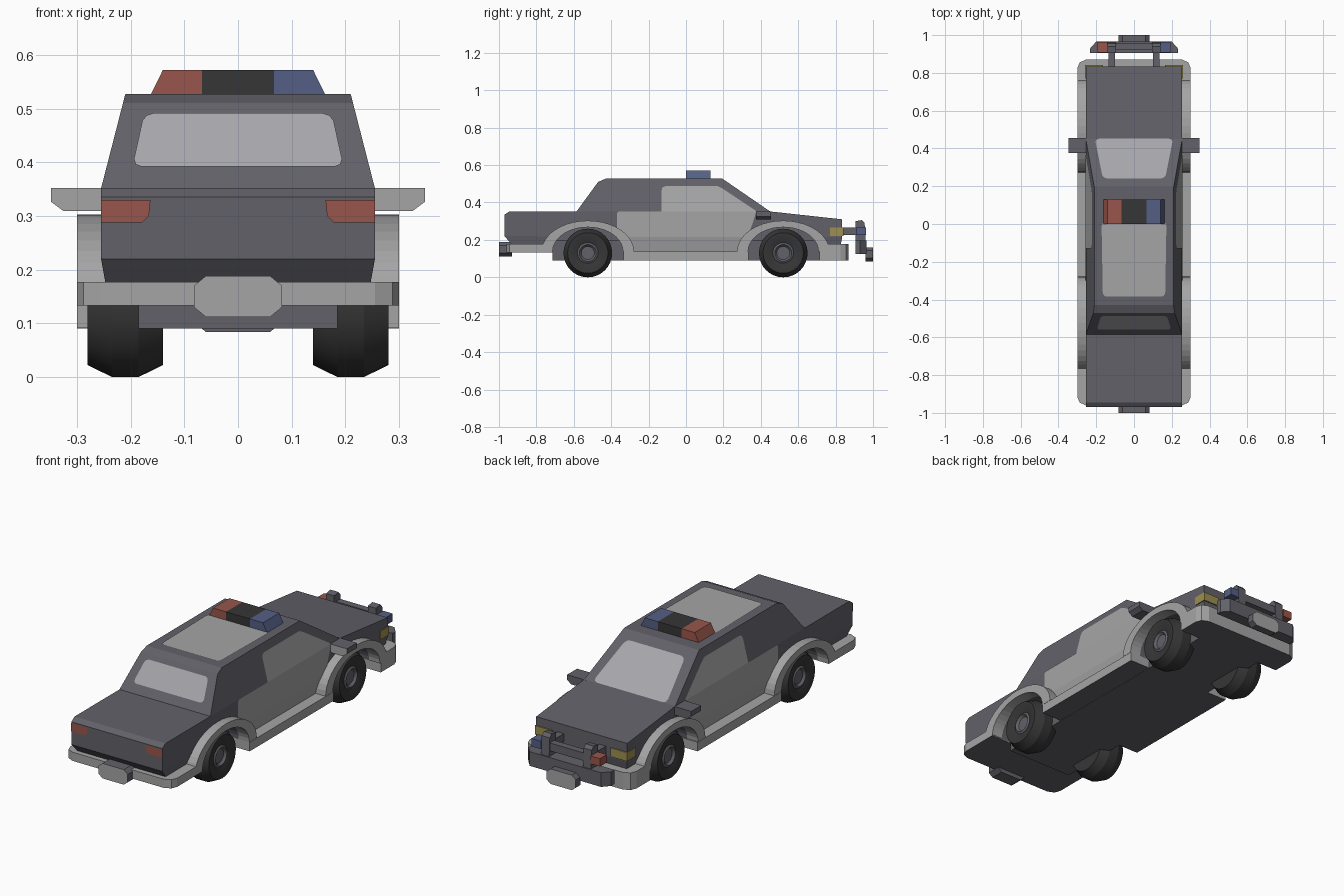
import bpy, bmesh, math
from mathutils import Vector

if "Cube" in bpy.data.objects:
    bpy.data.objects.remove(bpy.data.objects["Cube"])


def material(name, r, g, b):
    m = bpy.data.materials.new(name)
    lin = [((c / 255 + 0.055) / 1.055) ** 2.4 for c in (r, g, b)]
    m.diffuse_color = (*lin, 1)
    m.use_nodes = True
    m.node_tree.nodes["Principled BSDF"].inputs["Base Color"].default_value = m.diffuse_color
    return m


BODY = material("dark grey paint", 98, 97, 105)
WHITE = material("light grey paint", 165, 165, 165)
GLASS = material("pale glass", 166, 166, 171)
TYRE = material("black rubber", 54, 54, 54)
RED = material("red lamp", 152, 86, 76)
BLUE = material("blue lamp", 84, 95, 132)
YELLOW = material("yellow headlight", 158, 143, 80)


def finish(name, bm, *mats):
    me = bpy.data.meshes.new(name)
    bm.to_mesh(me)
    bm.free()
    for m in mats:
        me.materials.append(m)
    ob = bpy.data.objects.new(name, me)
    bpy.context.collection.objects.link(ob)
    return ob


def hull(name, pts, mat, mat2=None, rule=None):
    """Convex solid; faces whose normal meets the rule take mat2."""
    bm = bmesh.new()
    for p in pts:
        bm.verts.new(p)
    bmesh.ops.convex_hull(bm, input=bm.verts[:])
    bmesh.ops.dissolve_limit(bm, angle_limit=0.01, verts=bm.verts[:], edges=bm.edges[:])
    bmesh.ops.recalc_face_normals(bm, faces=bm.faces[:])
    bm.normal_update()
    for f in bm.faces:
        f.material_index = 1 if rule and rule(f.normal) else 0
    return finish(name, bm, mat, *([mat2] if mat2 else []))


def box(name, x, y, z, mat, *extra):
    return hull(name, [(a, b, c) for a in x for b in y for c in z], mat, *extra)


def plate(name, pts, out, mat, rounding=0.0, lift=0.003):
    """Thin painted face, lifted off the surface, with optional cut corners."""
    pts = [Vector(p) for p in pts]
    if rounding:
        cut = []
        for i, p in enumerate(pts):
            for q, s in ((pts[i - 1], 1), (p, 0.3), (pts[(i + 1) % len(pts)], 1)):
                if q is p:
                    a = (pts[i - 1] - p).normalized() + (pts[(i + 1) % len(pts)] - p).normalized()
                    cut.append(p + a * rounding * s)
                else:
                    cut.append(p + (q - p).normalized() * rounding)
        pts = cut
    out = Vector(out).normalized()
    bm = bmesh.new()
    f = bm.faces.new([bm.verts.new(p + out * lift) for p in pts])
    f.normal_update()
    if f.normal.dot(out) < 0:
        f.normal_flip()
    return finish(name, bm, mat)


def down(n):
    return n.z < -0.9


def rearward(n):
    return n.y < -0.9


def arc(cy, a, b, n=20):
    return [(cy + a * math.cos(math.pi * i / n), 0.138 + b * math.sin(math.pi * i / n))
            for i in range(n + 1)]


SIDES = ((1, "right"), (-1, "left"))
AXLES = ((0.52, "front"), (-0.525, "rear"))

# Lower body and cabin
lower = [(0.255, y, z) for y, z in ((-0.97, 0.22), (-0.97, 0.335), (-0.945, 0.352), (0.45, 0.352),
                                   (0.835, 0.31), (0.835, 0.215))]
lower += [(0.24, -0.90, 0.137), (0.24, 0.82, 0.137)]
body = hull("body", [(s * x, y, z) for x, y, z in lower for s in (1, -1)], BODY)
cabin = [(0.255, -0.585, 0.352), (0.255, 0.45, 0.352), (0.2144, -0.47, 0.51),
         (0.21, -0.43, 0.527), (0.21, 0.195, 0.527)]
hull("cabin", [(s * x, y, z) for x, y, z in cabin for s in (1, -1)], BODY)

# Wheel wells cut into the body
for s, side in SIDES:
    for cy, end in AXLES:
        pts = arc(cy, 0.19, 0.13) + [(cy - 0.19, 0.05), (cy + 0.19, 0.05)]
        cutter = hull("well_cutter", [(s * x, y, z) for y, z in pts for x in (0.13, 0.4)], BODY)
        cutter.hide_render = True
        mod = body.modifiers.new("well", 'BOOLEAN')
        mod.operation, mod.solver, mod.object = 'DIFFERENCE', 'EXACT', cutter
        bpy.context.view_layer.objects.active = body
        bpy.ops.object.modifier_apply(modifier=mod.name)
        bpy.data.objects.remove(cutter)

# Floor, sills and bumpers
box("floor", (-0.185, 0.185), (-0.715, 0.72), (0.09, 0.2), BODY)
box("sills", (-0.30, 0.30), (-0.335, 0.335), (0.091, 0.137), WHITE, BODY, down)


def bumper(name, y_in, y_out, z0, z1):
    d = 1 if y_out > y_in else -1
    outline = ((0.30, y_in), (0.30, y_out - d * 0.045), (0.288, y_out - d * 0.015), (0.255, y_out))
    hull(name, [(s * x, y, z) for x, y in outline for z in (z0, z1) for s in (1, -1)],
         WHITE, BODY, down)


bumper("rear_bumper", -0.715, -0.96, 0.133, 0.177)
bumper("front_bumper", 0.715, 0.87, 0.09, 0.177)

# Wheel arch flares
for s, side in SIDES:
    for cy, end in AXLES:
        bm = bmesh.new()
        rings = [[bm.verts.new((s * x, y, z)) for x, (y, z) in
                  zip((0.24, 0.30, 0.30, 0.24), (i, i, o, o))]
                 for i, o in zip(arc(cy, 0.188, 0.13), arc(cy, 0.247, 0.165))]
        for p, q in zip(rings, rings[1:]):
            for k in range(4):
                bm.faces.new((p[k], p[(k + 1) % 4], q[(k + 1) % 4], q[k]))
        bm.faces.new(rings[0])
        bm.faces.new(rings[-1])
        bmesh.ops.recalc_face_normals(bm, faces=bm.faces[:])
        finish(f"{end}_{side}_arch", bm, WHITE)

# Wheels: lathed tyre and dished hub
PROFILE = [(0.14, 0), (0.14, 0.108), (0.185, 0.13), (0.235, 0.13), (0.28, 0.108), (0.28, 0.09),
           (0.268, 0.055), (0.274, 0.045), (0.262, 0.035), (0.262, 0)]
N = 32
for s, side in SIDES:
    for cy, end in AXLES:
        bm = bmesh.new()
        rows = [[bm.verts.new((s * x, cy + r * math.cos(2 * math.pi * i / N),
                               0.13 + r * math.sin(2 * math.pi * i / N))) for i in range(N)]
                for x, r in PROFILE]
        for k in range(len(rows) - 1):
            for i in range(N):
                j = (i + 1) % N
                f = bm.faces.new((rows[k][i], rows[k][j], rows[k + 1][j], rows[k + 1][i]))
                f.material_index = 1 if k >= 6 else 0
        bmesh.ops.remove_doubles(bm, verts=bm.verts[:], dist=1e-5)
        bmesh.ops.recalc_face_normals(bm, faces=bm.faces[:])
        wheel = finish(f"{end}_{side}_wheel", bm, TYRE, BODY)
        bpy.ops.object.select_all(action='DESELECT')
        wheel.select_set(True)
        bpy.context.view_layer.objects.active = wheel
        bpy.ops.object.shade_smooth_by_angle(angle=math.radians(25))


# Light door panels following the body side
def side_x(z):
    if z < 0.215:
        return 0.24 + 0.015 * (z - 0.137) / 0.078
    return 0.255 - 0.045 * max(0, z - 0.352) / 0.175


DOORS = {"door_bottom": [(-0.33, 0.137), (0.33, 0.137), (0.33, 0.215), (-0.33, 0.215)],
         "door": [(-0.33, 0.215), (0.33, 0.215), (0.36, 0.30), (0.375, 0.352), (-0.36, 0.352),
                  (-0.37, 0.342), (-0.37, 0.26)],
         "door_window": [(-0.13, 0.352), (0.375, 0.352), (0.365, 0.362), (0.195, 0.475),
                         (0.17, 0.487), (-0.11, 0.487), (-0.127, 0.48), (-0.13, 0.465)]}
for s, side in SIDES:
    for name, pts in DOORS.items():
        plate(f"{side}_{name}", [(s * side_x(z), y, z) for y, z in pts], (s, 0, 0), WHITE)

# Windscreen, rear window and roof panel
def screen_z(y):
    return 0.527 - (y - 0.195) * 0.175 / 0.255


def rear_y(z):
    return -0.585 + (z - 0.352) * 0.115 / 0.158


plate("windscreen", [(x, y, screen_z(y)) for x, y in
                     ((-0.165, 0.24), (0.165, 0.24), (0.207, 0.45), (-0.207, 0.45))],
      (0, 0.57, 0.82), GLASS, 0.022)
plate("rear_window", [(x, rear_y(z), z) for x, z in
                      ((-0.197, 0.39), (0.197, 0.39), (0.175, 0.49), (-0.175, 0.49))],
      (0, -0.81, 0.59), GLASS, 0.018)
plate("roof_panel", [(x, y, 0.527) for x, y in
                     ((-0.165, -0.385), (0.165, -0.385), (0.172, 0.01), (-0.172, 0.01))],
      (0, 0, 1), WHITE, 0.02)

# Roof light bar in three sections
for name, b0, b1, t0, t1, mat in (("red", -0.163, -0.067, -0.14, -0.067, RED),
                                  ("middle", -0.067, 0.067, -0.067, 0.067, TYRE),
                                  ("blue", 0.067, 0.163, 0.067, 0.14, BLUE)):
    hull(f"light_bar_{name}", [(x, y, z) for xs, z in (((b0, b1), 0.525), ((t0, t1), 0.572))
                               for x in xs for y in (0.0, 0.13)], mat)

# Number plates: octagonal dark blocks with a light outer face
for d, end, z0 in ((-1, "rear", 0.112), (1, "front", 0.084)):
    octagon = [(sx * x, z0 + 0.038 + sz * z) for x, z in ((0.082, 0.02), (0.06, 0.038))
               for sx in (1, -1) for sz in (1, -1)]
    hull(f"{end}_plate", [(x, d * y, z) for x, z in octagon for y in (0.93 if d < 0 else 0.96, 1.0)],
         BODY, WHITE, lambda n, d=d: n.y * d > 0.9)

# Push bar on the nose
hull("push_bar", [(s * x, y, z) for x, y in ((0.232, 0.905), (0.232, 0.93), (0.2, 0.966))
                  for z in (0.125, 0.197) for s in (1, -1)], BODY)
box("push_bar_cross", (-0.1, 0.1), (0.92, 0.955), (0.225, 0.265), BODY)
for s, side in SIDES:
    upright = ((0.905, 0.15), (0.905, 0.3), (0.94, 0.306), (0.955, 0.29), (0.963, 0.15))
    hull(f"{side}_push_bar_upright", [(s * x, y, z) for y, z in upright for x in (0.095, 0.14)], BODY)
    box(f"{side}_push_bar_strut", (s * 0.1, s * 0.136), (0.82, 0.91), (0.225, 0.265), BODY)
    box(f"{side}_push_bar_lamp", (s * 0.14, s * 0.192), (0.908, 0.963), (0.225, 0.265),
        BLUE if s > 0 else RED)

    # Headlights, tail lights and mirrors
    box(f"{side}_headlight", (s * 0.165, s * 0.259), (0.77, 0.841), (0.222, 0.266), YELLOW)
    plate(f"{side}_tail_light", [(s * x, -0.97, z) for x, z in
                                 ((0.163, 0.33), (0.255, 0.33), (0.255, 0.288), (0.178, 0.288),
                                  (0.166, 0.3))], (0, -1, 0), RED)
    mirror = ((0.24, 0.309), (0.325, 0.309), (0.348, 0.326), (0.348, 0.352), (0.24, 0.352))
    hull(f"{side}_mirror", [(s * x, y, z) for x, z in mirror for y in (0.375, 0.455)],
         BODY, WHITE, rearward)
